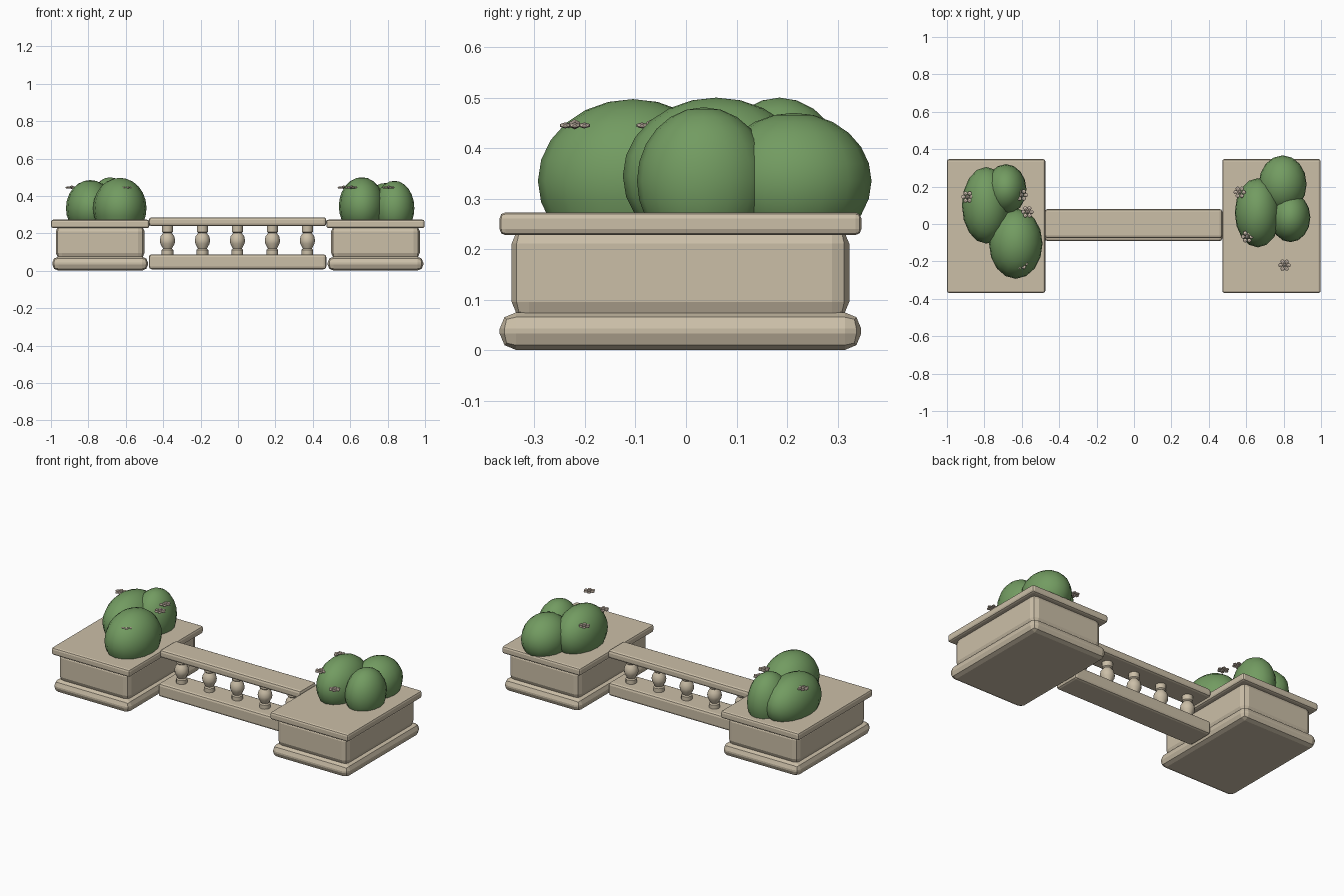
import bpy, bmesh, math
from mathutils import Matrix, Vector

cube = bpy.data.objects.get("Cube")
if cube:
    bpy.data.objects.remove(cube, do_unlink=True)


def material(name, rgb):
    m = bpy.data.materials.new(name)
    m.use_nodes = True
    m.diffuse_color = (*rgb, 1)
    m.node_tree.nodes["Principled BSDF"].inputs["Base Color"].default_value = (*rgb, 1)
    return m


STONE = material("warm_stone", (0.60, 0.52, 0.39))
LEAF = material("leaf_green", (0.17, 0.33, 0.12))
SOIL = material("soil_brown", (0.19, 0.07, 0.03))
PETAL = material("pale_petal", (0.62, 0.52, 0.43))


def finish(bm, name, mat, smooth=None):
    bmesh.ops.recalc_face_normals(bm, faces=bm.faces)
    mesh = bpy.data.meshes.new(name)
    bm.to_mesh(mesh)
    bm.free()
    mesh.materials.append(mat)
    ob = bpy.data.objects.new(name, mesh)
    bpy.context.collection.objects.link(ob)
    if smooth:
        bpy.ops.object.select_all(action='DESELECT')
        ob.select_set(True)
        bpy.context.view_layer.objects.active = ob
        bpy.ops.object.shade_smooth_by_angle(angle=math.radians(smooth))
    return ob


def block(name, centre, size, z0, z1, bevel, mat=STONE, segments=2):
    """Box between two heights with rounded edges."""
    bm = bmesh.new()
    place = Matrix.Translation((*centre, (z0 + z1) / 2)) @ Matrix.Diagonal((*size, z1 - z0, 1))
    bmesh.ops.create_cube(bm, size=1, matrix=place)
    if bevel:
        bmesh.ops.bevel(bm, geom=bm.edges[:], offset=bevel, segments=segments,
                        profile=0.5, affect='EDGES')
    return finish(bm, name, mat)


def baluster(name, x, y):
    """Turned post swept round a short profile of (radius, height)."""
    profile = [(0, 0.08), (0.031, 0.08), (0.031, 0.112), (0.024, 0.118), (0.038, 0.145),
               (0.041, 0.162), (0.036, 0.185), (0.023, 0.202), (0.03, 0.208),
               (0.03, 0.245), (0, 0.245)]
    bm = bmesh.new()
    verts = [bm.verts.new((r, 0, z)) for r, z in profile]
    edges = [bm.edges.new(pair) for pair in zip(verts, verts[1:])]
    bmesh.ops.spin(bm, geom=verts + edges, cent=(0, 0, 0), axis=(0, 0, 1),
                   angle=math.tau, steps=12)
    bmesh.ops.remove_doubles(bm, verts=bm.verts, dist=0.0005)
    bmesh.ops.translate(bm, verts=bm.verts, vec=(x, y, 0))
    finish(bm, name, STONE, 35)


def bush(name, centre, radii):
    """Leafy ellipsoid, cut off just inside the planter."""
    bm = bmesh.new()
    place = Matrix.Translation(centre) @ Matrix.Diagonal((*radii, 1))
    bmesh.ops.create_uvsphere(bm, u_segments=16, v_segments=12, radius=1, matrix=place)
    cut = bmesh.ops.bisect_plane(bm, geom=bm.verts[:] + bm.edges[:] + bm.faces[:],
                                 plane_co=(0, 0, 0.255), plane_no=(0, 0, -1), clear_outer=True)
    rim = [e for e in cut["geom_cut"] if isinstance(e, bmesh.types.BMEdge)]
    bmesh.ops.holes_fill(bm, edges=rim)
    finish(bm, name, LEAF, 50)


def flower(name, x, y, z=0.445):
    """Ring of flat petals round a raised heart."""
    bm = bmesh.new()
    spots = [(0.022 * math.cos(a), 0.022 * math.sin(a), 0, 0.006)
             for a in (i * math.tau / 6 for i in range(6))] + [(0, 0, 0.002, 0.01)]
    for px, py, pz, thick in spots:
        place = Matrix.Translation((x + px, y + py, z + pz)) @ Matrix.Diagonal((0.0125, 0.0125, thick, 1))
        bmesh.ops.create_icosphere(bm, subdivisions=1, radius=1, matrix=place)
    finish(bm, name, PETAL)


# Planters
for side, x in (("right", -0.737), ("left", 0.735)):
    c = (x, -0.011)
    block(side + "_planter_base", c, (0.512, 0.715), 0.001, 0.075, 0.032)
    block(side + "_planter_body", c, (0.474, 0.668), 0.062, 0.245, 0.034)
    block(side + "_planter_rim", c, (0.526, 0.716), 0.228, 0.273, 0.012)
    # Soil lies flush with the rim
    block(side + "_planter_soil", c, (0.43, 0.62), 0.25, 0.2728, 0, SOIL)

# Balustrade
block("lower_rail", (-0.002, -0.008), (0.948, 0.166), 0.008, 0.088, 0.014)
block("upper_rail", (-0.002, 0.002), (0.948, 0.156), 0.238, 0.286, 0.014)
for i in range(5):
    baluster(f"baluster_{i + 1}", -0.377 + 0.187 * i, -0.003)

# Bushes
bush("right_bush_outer", (-0.79, 0.10, 0.335), (0.13, 0.205, 0.15))
bush("right_bush_back", (-0.685, 0.185, 0.335), (0.11, 0.135, 0.165))
bush("right_bush_front", (-0.632, -0.105, 0.335), (0.143, 0.188, 0.162))
bush("left_bush_inner", (0.662, 0.06, 0.345), (0.123, 0.185, 0.155))
bush("left_bush_back", (0.795, 0.213, 0.335), (0.128, 0.154, 0.135))
bush("left_bush_outer", (0.836, 0.035, 0.335), (0.107, 0.132, 0.146))

# Flowers
for i, (x, y) in enumerate([(-0.89, 0.145), (-0.57, 0.065), (-0.60, -0.21), (-0.60, 0.155),
                            (0.565, 0.17), (0.605, -0.068), (0.805, -0.22)]):
    flower(f"flower_{i + 1}", x, y)
